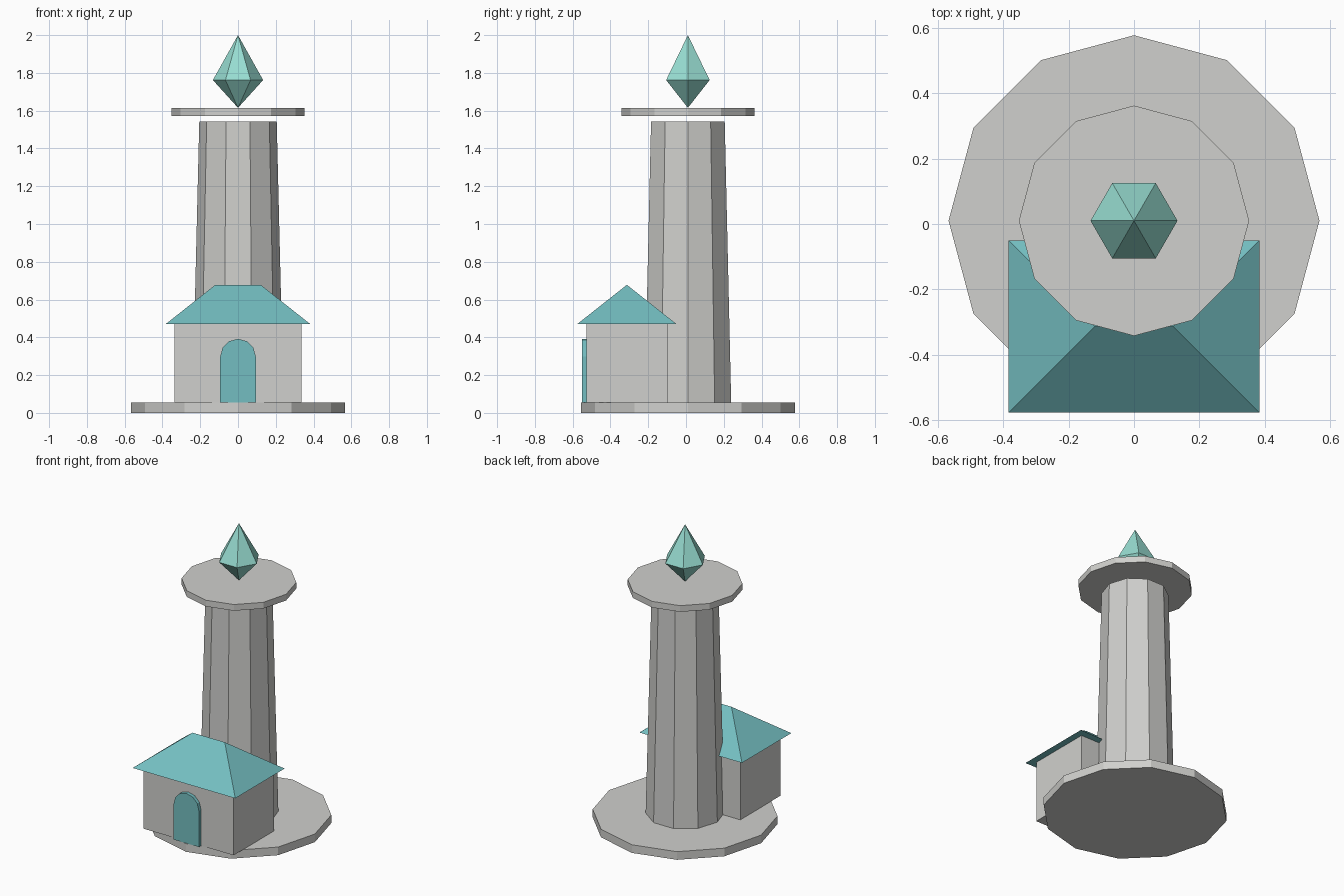
import bpy, bmesh, math

if "Cube" in bpy.data.objects:
    bpy.data.objects.remove(bpy.data.objects["Cube"])

CY = 0.01        # tower axis, y
HOUSE_Y = -0.313  # house centre, y


def material(name, rgb):
    m = bpy.data.materials.new(name)
    lin = [((c / 255 + 0.055) / 1.055) ** 2.4 for c in rgb]
    m.diffuse_color = (*lin, 1)
    m.use_nodes = True
    m.node_tree.nodes["Principled BSDF"].inputs["Base Color"].default_value = m.diffuse_color
    return m


STONE = material("stone grey", (208, 208, 205))
TEAL = material("teal", (116, 190, 193))
CRYSTAL = material("crystal green", (152, 222, 210))


def finish(name, bm, mat):
    bmesh.ops.recalc_face_normals(bm, faces=bm.faces[:])
    me = bpy.data.meshes.new(name)
    bm.to_mesh(me)
    bm.free()
    me.materials.append(mat)
    ob = bpy.data.objects.new(name, me)
    bpy.context.collection.objects.link(ob)
    return ob


def lathe(name, sides, profile, mat):
    """Flat-sided solid around the tower axis from (radius, z) pairs; radius 0 is a tip."""
    bm = bmesh.new()
    rings = []
    for r, z in profile:
        n = sides if r else 1
        rings.append([bm.verts.new((r * math.cos(2 * math.pi * i / sides),
                                    CY + r * math.sin(2 * math.pi * i / sides), z))
                      for i in range(n)])
    for a, b in zip(rings, rings[1:]):
        for i in range(sides):
            j = (i + 1) % sides
            quad = [a[i % len(a)], a[j % len(a)], b[j % len(b)], b[i % len(b)]]
            bm.faces.new(list(dict.fromkeys(quad)))
    for ring in (rings[0], rings[-1]):
        if len(ring) > 1:
            bm.faces.new(ring)
    return finish(name, bm, mat)


# Tower parts
lathe("base_slab", 12, [(0.567, 0), (0.567, 0.055)], STONE)
lathe("tower_shaft", 10, [(0.241, 0.055), (0.205, 1.543)], STONE)
lathe("top_platform", 12, [(0.352, 1.573), (0.352, 1.615)], STONE)
lathe("crystal", 6, [(0, 1.615), (0.133, 1.762), (0, 2.0)], CRYSTAL)

# House walls
bm = bmesh.new()
bmesh.ops.create_cube(bm, size=1)
bmesh.ops.scale(bm, vec=(0.674, 0.43, 0.415), verts=bm.verts)
bmesh.ops.translate(bm, vec=(0, HOUSE_Y, 0.2625), verts=bm.verts)
finish("house_walls", bm, STONE)

# Hip roof: four eave corners and a short ridge
bm = bmesh.new()
eave = [bm.verts.new((sx * 0.383, HOUSE_Y + sy * 0.263, 0.47))
        for sx, sy in ((-1, -1), (1, -1), (1, 1), (-1, 1))]
left, right = [bm.verts.new((x, HOUSE_Y, 0.678)) for x in (-0.12, 0.12)]
for f in (eave, (eave[0], eave[1], right, left), (eave[1], eave[2], right),
          (eave[2], eave[3], left, right), (eave[3], eave[0], left)):
    bm.faces.new(f)
finish("house_roof", bm, TEAL)

# Arched door: outline extruded back to the wall
bm = bmesh.new()
outline = [(-0.094, 0.055), (0.094, 0.055)]
outline += [(0.094 * math.cos(math.pi * i / 6), 0.298 + 0.094 * math.sin(math.pi * i / 6))
            for i in range(7)]
face = bm.faces.new([bm.verts.new((x, -0.551, z)) for x, z in outline])
ext = bmesh.ops.extrude_face_region(bm, geom=[face], use_keep_orig=True)
bmesh.ops.translate(bm, vec=(0, 0.023, 0),
                    verts=[v for v in ext["geom"] if isinstance(v, bmesh.types.BMVert)])
finish("door", bm, TEAL)
